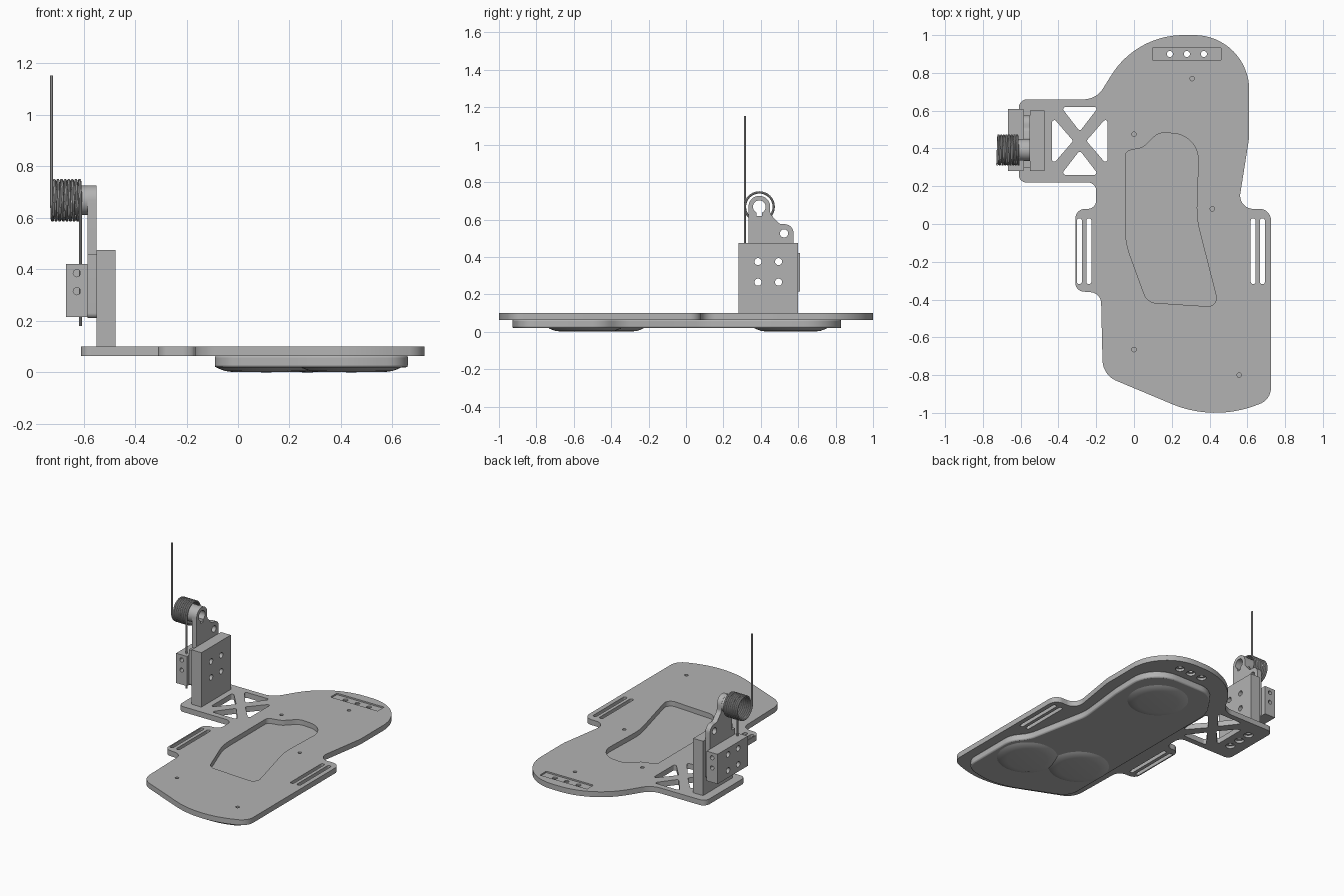
import bpy, bmesh, math
from mathutils import Matrix, Vector

if "Cube" in bpy.data.objects:
    bpy.data.objects.remove(bpy.data.objects["Cube"], do_unlink=True)

grey = bpy.data.materials.new("plain_grey")
grey.use_nodes = True
grey.diffuse_color = (0.45, 0.45, 0.45, 1)
grey.node_tree.nodes["Principled BSDF"].inputs["Base Color"].default_value = (0.45, 0.45, 0.45, 1)

# Cyclic axis change: profile (a, b) becomes (y, z), thickness runs along x
ALONG_X = Matrix(((0, 0, 1, 0), (1, 0, 0, 0), (0, 1, 0, 0), (0, 0, 0, 1)))
# Profile (a, b) becomes (z, x), thickness runs along y
ALONG_Y = ALONG_X @ ALONG_X
ALONG_Z = Matrix.Identity(4)


def activate(obj):
    bpy.ops.object.select_all(action='DESELECT')
    obj.select_set(True)
    bpy.context.view_layer.objects.active = obj


def finish(obj):
    obj.data.materials.clear()
    obj.data.materials.append(grey)
    activate(obj)
    bpy.ops.object.shade_smooth_by_angle(angle=math.radians(30))
    return obj


def fillet(corners, steps=10):
    """Closed polygon with a radius at every corner (x, y, r)."""
    out = []
    for i, (x, y, r) in enumerate(corners):
        p = Vector((x, y))
        a = (Vector(corners[i - 1][:2]) - p).normalized()
        b = (Vector(corners[(i + 1) % len(corners)][:2]) - p).normalized()
        half = a.angle(b) / 2
        if r <= 0 or half > 1.56:
            out.append(p)
            continue
        t = r / math.tan(half)
        centre = p + (a + b).normalized() * (r / math.sin(half))
        s, e = p + a * t - centre, p + b * t - centre
        sweep = s.angle_signed(e)
        for k in range(steps + 1):
            out.append(centre + Matrix.Rotation(-sweep * k / steps, 2) @ s)
    return out


def circle(x, y, r, n=32):
    return [Vector((x + r * math.cos(k * math.tau / n), y + r * math.sin(k * math.tau / n))) for k in range(n)]


def rect(x0, x1, y0, y1, r=0.0):
    return fillet([(x0, y0, r), (x1, y0, r), (x1, y1, r), (x0, y1, r)])


def prism(name, loops, lo, hi, axes=ALONG_Z):
    """Extrude an outline with holes between lo and hi."""
    curve = bpy.data.curves.new(name, 'CURVE')
    curve.dimensions = '2D'
    curve.fill_mode = 'BOTH'
    curve.extrude = (hi - lo) / 2
    for loop in loops:
        spline = curve.splines.new('POLY')
        spline.points.add(len(loop) - 1)
        for point, co in zip(spline.points, loop):
            point.co = (co.x, co.y, 0, 1)
        spline.use_cyclic_u = True
    obj = bpy.data.objects.new(name, curve)
    bpy.context.collection.objects.link(obj)
    activate(obj)
    bpy.ops.object.convert(target='MESH')
    obj = bpy.context.object
    bm = bmesh.new()
    bm.from_mesh(obj.data)
    bmesh.ops.remove_doubles(bm, verts=bm.verts, dist=1e-5)
    if len(loops) == 1:
        bmesh.ops.dissolve_limit(bm, angle_limit=0.005, verts=bm.verts, edges=bm.edges)
    bmesh.ops.recalc_face_normals(bm, faces=bm.faces)
    bm.transform(axes @ Matrix.Translation((0, 0, (lo + hi) / 2)))
    bm.to_mesh(obj.data)
    bm.free()
    return finish(obj)


def cut(obj, cutters):
    for cutter in cutters:
        cutter.hide_render = True
        mod = obj.modifiers.new("cut", 'BOOLEAN')
        mod.operation = 'DIFFERENCE'
        mod.solver = 'EXACT'
        mod.object = cutter
        activate(obj)
        bpy.ops.object.modifier_apply(modifier=mod.name)
        bpy.data.objects.remove(cutter, do_unlink=True)
    finish(obj)


# Base plate outline, with strap slots, truss openings, recess and holes
outline = fillet([
    (-0.2, 0.66, 0.12), (0.0125, 1.0, 0.45), (0.61, 1.0, 0.29), (0.61, 0.46, 0.3),
    (0.55, 0.08, 0.07), (0.725, 0.08, 0.06), (0.725, -0.93, 0.09), (0.42, -1.045, 0.6),
    (-0.165, -0.8, 0.12), (-0.175, -0.365, 0.06), (-0.31, -0.355, 0.045), (-0.31, 0.08, 0.05),
    (-0.2, 0.08, 0.045), (-0.2, 0.22, 0.045), (-0.61, 0.22, 0.04), (-0.61, 0.66, 0.045)], 16)
recess = fillet([
    (-0.045, 0.385, 0.03), (0.05, 0.405, 0.08), (0.13, 0.485, 0.08), (0.345, 0.47, 0.14),
    (0.33, 0.03, 0.5), (0.45, -0.44, 0.045), (0.07, -0.415, 0.07), (-0.045, -0.1, 0.4)])
slots = [rect(x, x + 0.026, -0.318, 0.03, 0.012) for x in (-0.302, -0.252, 0.618, 0.667)]
truss = []
for s in (-1, 1):
    truss.append(fillet([(-0.287 - 0.1, 0.44 + s * 0.18, 0.012), (-0.287 + 0.1, 0.44 + s * 0.18, 0.012),
                         (-0.287, 0.44 + s * 0.05, 0.012)]))
    truss.append(fillet([(-0.287 + s * 0.147, 0.44 - 0.13, 0.012), (-0.287 + s * 0.147, 0.44 + 0.13, 0.012),
                         (-0.287 + s * 0.035, 0.44, 0.012)]))
pins = [circle(x, y, 0.012, 20) for x, y in
        ((0.308, 0.77), (0, 0.475), (0.415, 0.08), (0, -0.665), (0.557, -0.8))]
toe_bolts = [(0.19, 0.9), (0.28, 0.9), (0.37, 0.9)]
mount_bolts = [(-0.512, 0.35), (-0.512, 0.44), (-0.512, 0.53)]
bolts = [circle(x, y, 0.016, 24) for x, y in toe_bolts + mount_bolts]
plate = prism("base_plate", [outline, recess] + slots + truss + pins + bolts, 0.063, 0.1)
cut(plate, [prism("pocket_cutter", [rect(0.1, 0.46, 0.865, 0.935, 0.005)], 0.09, 0.15)]
    + [prism("counterbore_cutter", [circle(x, y, 0.03)], 0.0, 0.08) for x, y in toe_bolts + mount_bolts])

# Lower body under the plate
body = prism("lower_body", [fillet([
    (0.54, 0.83, 0.2), (0.53, 0.45, 0.3), (0.49, 0.1, 0.3), (0.58, -0.35, 0.2), (0.66, -0.45, 0.15),
    (0.66, -0.88, 0.1), (0.4, -0.96, 0.5), (-0.09, -0.75, 0.12), (-0.09, 0.62, 0.2), (0.05, 0.83, 0.16)])],
    0.019, 0.066)
bevel = body.modifiers.new("soft_edge", 'BEVEL')
bevel.width = 0.008
bevel.segments = 2
bevel.limit_method = 'ANGLE'
bevel.angle_limit = math.radians(60)

# Round pads on the underside
for label, x, y in (("back", 0.27, 0.56), ("front_left", 0.44, -0.54), ("front_right", 0.11, -0.42)):
    bm = bmesh.new()
    verts = [bm.verts.new(p) for p in ((0.2, 0, 0.022), (0.185, 0, 0.014), (0.16, 0, 0.005), (0.13, 0, 0.001), (0, 0, 0))]
    edges = [bm.edges.new(pair) for pair in zip(verts, verts[1:])]
    bmesh.ops.spin(bm, geom=verts + edges, cent=(0, 0, 0), axis=(0, 0, 1), angle=math.tau, steps=48)
    bmesh.ops.remove_doubles(bm, verts=bm.verts, dist=1e-5)
    bmesh.ops.recalc_face_normals(bm, faces=bm.faces)
    if sum(f.normal.z for f in bm.faces) > 0:
        bmesh.ops.reverse_faces(bm, faces=bm.faces)
    mesh = bpy.data.meshes.new(label + "_pad")
    bm.to_mesh(mesh)
    bm.free()
    pad = bpy.data.objects.new(label + "_pad", mesh)
    pad.location = (x, y, 0)
    bpy.context.collection.objects.link(pad)
    finish(pad)

# Upright bracket and clamp block share four cross holes
cross_holes = [circle(y, z, 0.019, 24) for y in (0.385, 0.495) for z in (0.265, 0.375)]
prism("upright_plate", [rect(0.28, 0.6, 0.1, 0.475)] + cross_holes, -0.55, -0.475, ALONG_X)
block = prism("clamp_block", [rect(0.28, 0.61, 0.215, 0.42)] + cross_holes, -0.668, -0.585, ALONG_X)
cut(block, [prism("end_hole_cutter", [circle(z, -0.626, 0.014, 24)], lo, lo + 0.1, ALONG_Y)
            for z in (0.315, 0.385) for lo in (0.25, 0.54)])

# Spring arm with keyed bore, and its boss
HUB_Y, HUB_Z = 0.392, 0.668
keyhole = [Vector((HUB_Y + 0.034 * math.cos(a), HUB_Z + 0.034 * math.sin(a)))
           for a in (math.radians(-65 + 310 * k / 30) for k in range(31))]
keyhole += [Vector((HUB_Y - 0.014, HUB_Z - 0.05)), Vector((HUB_Y + 0.014, HUB_Z - 0.05))]
arm_outline = fillet([
    (0.3, 0.21, 0.02), (0.575, 0.21, 0.02), (0.575, 0.575, 0.048), (0.5, 0.575, 0.03),
    (0.45, 0.63, 0.03), (0.45, 0.726, 0.057), (0.334, 0.726, 0.057), (0.334, 0.46, 0), (0.3, 0.46, 0)])
prism("spring_arm", [arm_outline, keyhole, circle(0.524, 0.526, 0.022, 24)] + cross_holes, -0.585, -0.55, ALONG_X)
prism("arm_boss", [circle(HUB_Y, HUB_Z, 0.057), keyhole], -0.64, -0.585, ALONG_X)

# Coil spring with two straight legs
RADIUS, TURNS, STEPS = 0.077, 8, 32
path = [(-0.612, HUB_Y - RADIUS, 0.18)]
for k in range(TURNS * STEPS + 1):
    a = math.pi - k * math.tau / STEPS
    path.append((-0.612 - 0.112 * k / (TURNS * STEPS), HUB_Y + RADIUS * math.cos(a), HUB_Z + RADIUS * math.sin(a)))
path.append((-0.724, HUB_Y - RADIUS, 1.153))
wire = bpy.data.curves.new("coil_spring", 'CURVE')
wire.dimensions = '3D'
wire.bevel_depth = 0.0062
wire.bevel_resolution = 2
wire.use_fill_caps = True
spline = wire.splines.new('POLY')
spline.points.add(len(path) - 1)
for point, co in zip(spline.points, path):
    point.co = (*co, 1)
spring = bpy.data.objects.new("coil_spring", wire)
bpy.context.collection.objects.link(spring)
activate(spring)
bpy.ops.object.convert(target='MESH')
finish(bpy.context.object)
